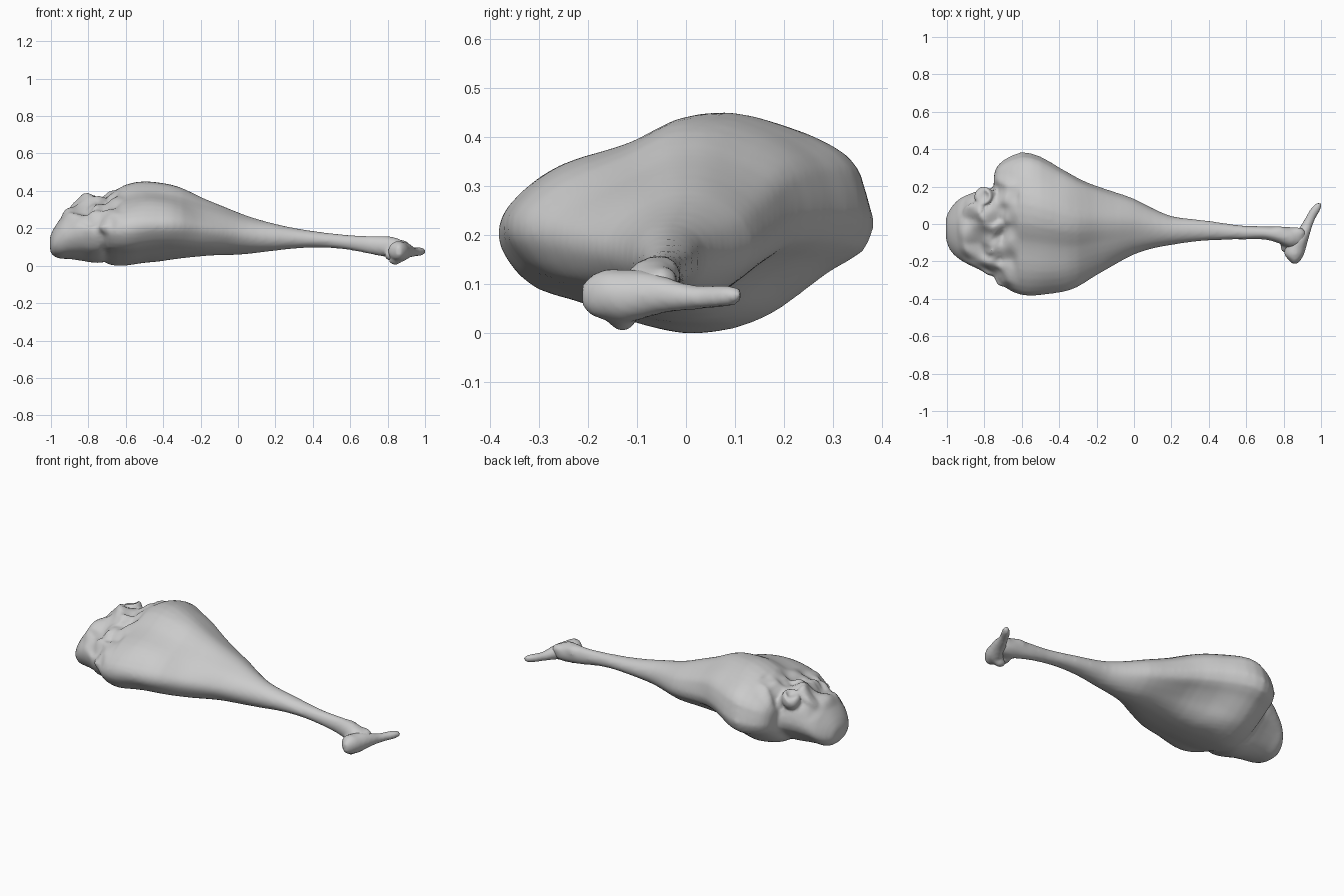
import bpy, bmesh, math
from mathutils import Vector, Matrix, noise

if "Cube" in bpy.data.objects:
    bpy.data.objects.remove(bpy.data.objects["Cube"])

# Unit outline of the thigh seen along its length: pointed at -y, full at +y
OUTLINE = [(1, .05), (.93, .5), (.78, .72), (.53, .9), (.27, 1), (0, .94), (-.25, .76),
           (-.53, .58), (-.76, .38), (-.95, .13), (-1, -.1), (-.94, -.32), (-.8, -.58),
           (-.6, -.73), (-.35, -.88), (-.1, -.98), (.06, -1), (.25, -.95), (.42, -.82),
           (.55, -.66), (.76, -.42), (.94, -.22)]


def spline(rows, steps=2):
    """Catmull-Rom in-betweens for a list of equal-length rows."""
    out, n = [], len(rows)
    for i in range(n - 1):
        a, b, c, d = (rows[min(max(i + k, 0), n - 1)] for k in (-1, 0, 1, 2))
        for s in range(steps):
            t = s / steps
            out.append([q + .5 * t * (r - p + t * (2 * p - 5 * q + 4 * r - w + t * (3 * (q - r) + w - p)))
                        for p, q, r, w in zip(a, b, c, d)])
    return out + [list(rows[-1])]


SECTION = spline(OUTLINE + OUTLINE[:1])[:-1]


def skin(bm, rings):
    """Bridge a list of point rings into a closed tube."""
    loops = [[bm.verts.new(p) for p in r] for r in rings]
    for a, b in zip(loops, loops[1:]):
        for i in range(len(a)):
            j = (i + 1) % len(a)
            bm.faces.new((a[i], a[j], b[j], b[i]))
    bm.faces.new(loops[0][::-1])
    bm.faces.new(loops[-1])


def loft_x(bm, stations, shape):
    """Stations: x, y min, y max, z min, z max. Thin stations turn round."""
    rings = []
    for x, y0, y1, z0, z1 in spline(stations):
        hy, hz = (y1 - y0) / 2, (z1 - z0) / 2
        k = shape * min(1, max(0, (hy - .06) / .2))
        ring = []
        for u, v in SECTION:
            c = Vector((u, v)).normalized().lerp(Vector((u, v)), k)
            ring.append((x, (y0 + y1) / 2 + hy * c.x, (z0 + z1) / 2 + hz * c.y))
        rings.append(ring)
    skin(bm, rings)


def loft_y(bm, stations):
    """Stations: x, y, z, half width, half height."""
    turns = [2 * math.pi * i / 24 for i in range(24)]
    skin(bm, [[(x + w * math.cos(t), y, z + h * math.sin(t)) for t in turns]
              for x, y, z, w, h in spline(stations)])


def lump(bm, loc, size, turn=0.0, tilt=0.0):
    m = (Matrix.Translation(loc) @ Matrix.Rotation(turn, 4, 'Z') @ Matrix.Rotation(tilt, 4, 'Y')
         @ Matrix.Diagonal((*size, 1)))
    bmesh.ops.create_icosphere(bm, subdivisions=2, radius=1, matrix=m)


def fused_object(name, bm, voxel, smooth):
    """Fuse overlapping solids into one smooth skin."""
    bmesh.ops.recalc_face_normals(bm, faces=bm.faces)
    me = bpy.data.meshes.new(name)
    bm.to_mesh(me)
    bm.free()
    ob = bpy.data.objects.new(name, me)
    bpy.context.collection.objects.link(ob)
    r = ob.modifiers.new("fuse", 'REMESH')
    r.mode, r.voxel_size, r.use_smooth_shade = 'VOXEL', voxel, True
    s = ob.modifiers.new("soften", 'SMOOTH')
    s.factor, s.iterations = 0.5, smooth
    dg = bpy.context.evaluated_depsgraph_get()
    ob.data = bpy.data.meshes.new_from_object(ob.evaluated_get(dg))
    ob.modifiers.clear()
    ob.data.polygons.foreach_set("use_smooth", [True] * len(ob.data.polygons))
    return ob


# Thigh meat tapering into the shank
bm = bmesh.new()
loft_x(bm, [
    (-.75, -.17, .27, .10, .31), (-.735, -.26, .31, .05, .36), (-.69, -.345, .355, .014, .40),
    (-.60, -.378, .388, .002, .434), (-.50, -.382, .36, .012, .45), (-.40, -.367, .30, .028, .44),
    (-.30, -.333, .245, .045, .414), (-.20, -.274, .205, .052, .372), (-.10, -.217, .17, .055, .327),
    (0, -.165, .135, .06, .287), (.1, -.132, .085, .07, .252), (.2, -.112, .042, .082, .225),
    (.3, -.097, .028, .093, .203), (.4, -.088, .017, .098, .187), (.5, -.084, .002, .096, .174),
    (.6, -.083, -.01, .085, .165), (.7, -.083, -.012, .065, .16), (.78, -.105, -.014, .05, .16),
    (.84, -.13, -.016, .04, .152), (.89, -.12, -.025, .045, .13), (.915, -.1, -.04, .06, .115)], 1)

# Rounded joint at the thick end
loft_x(bm, [
    (-1.004, -.08, .04, .075, .15), (-.985, -.135, .085, .05, .20), (-.95, -.175, .13, .036, .26),
    (-.90, -.21, .157, .036, .315), (-.82, -.25, .18, .028, .36), (-.74, -.285, .19, .02, .36),
    (-.60, -.2, .15, .06, .30)], .6)

# Torn flaps of flesh around the joint
for loc, size, turn, tilt in [
        ((-.80, .15, .335), (.05, .05, .06), .4, .3), ((-.86, .06, .315), (.08, .05, .03), .3, -.6),
        ((-.76, -.04, .335), (.10, .03, .04), .7, -.3), ((-.82, -.12, .285), (.09, .035, .035), -.4, -.5),
        ((-.72, -.21, .25), (.09, .03, .04), -.7, -.2), ((-.69, -.29, .21), (.06, .05, .05), .5, 0)]:
    lump(bm, loc, size, turn, tilt)

# Ankle knobs
lump(bm, (.77, -.05, .125), (.07, .04, .035))
lump(bm, (.87, -.05, .11), (.05, .035, .03))
lump(bm, (.82, -.12, .06), (.04, .04, .035))
leg = fused_object("drumstick_meat", bm, .012, 4)

# Ragged creases in the torn zone, soft unevenness elsewhere
pull = Vector((-.45, -.1, .9)).normalized()
moved = []
for p, n in [(v.co.copy(), v.normal.copy()) for v in leg.data.vertices]:
    torn = max(0, 1 - ((p.x + .78) / .17) ** 2) * min(1, max(0, (p.z - .16) / .08))
    torn *= max(0, n.dot(pull)) * min(1, max(0, (.27 - p.y) / .06))
    thick = min(1, max(0, (.2 - p.x) / .6)) * (1 - torn)
    moved.extend(p + pull * .07 * torn * (noise.noise(p * 10) - .1)
                 + n * .014 * thick * noise.noise(p * 5))
leg.data.vertices.foreach_set("co", moved)
leg.data.update()

# Cut foot stub, set across the shank
bm = bmesh.new()
loft_y(bm, [
    (.86, -.212, .078, .014, .022), (.86, -.195, .078, .03, .04), (.856, -.165, .08, .052, .052),
    (.863, -.13, .076, .056, .055), (.88, -.09, .08, .05, .05), (.905, -.045, .08, .038, .038),
    (.927, 0, .075, .03, .027), (.948, .04, .075, .027, .024), (.968, .075, .077, .028, .023),
    (.982, .1, .078, .021, .019), (.987, .112, .078, .012, .012)])
lump(bm, (.84, -.13, .033), (.035, .03, .028))
foot = fused_object("foot_stub", bm, .01, 3)

# Rest the lowest point on the ground
low = min(v.co.z for o in (leg, foot) for v in o.data.vertices)
for o in (leg, foot):
    o.data.transform(Matrix.Translation((0, 0, -low)))
